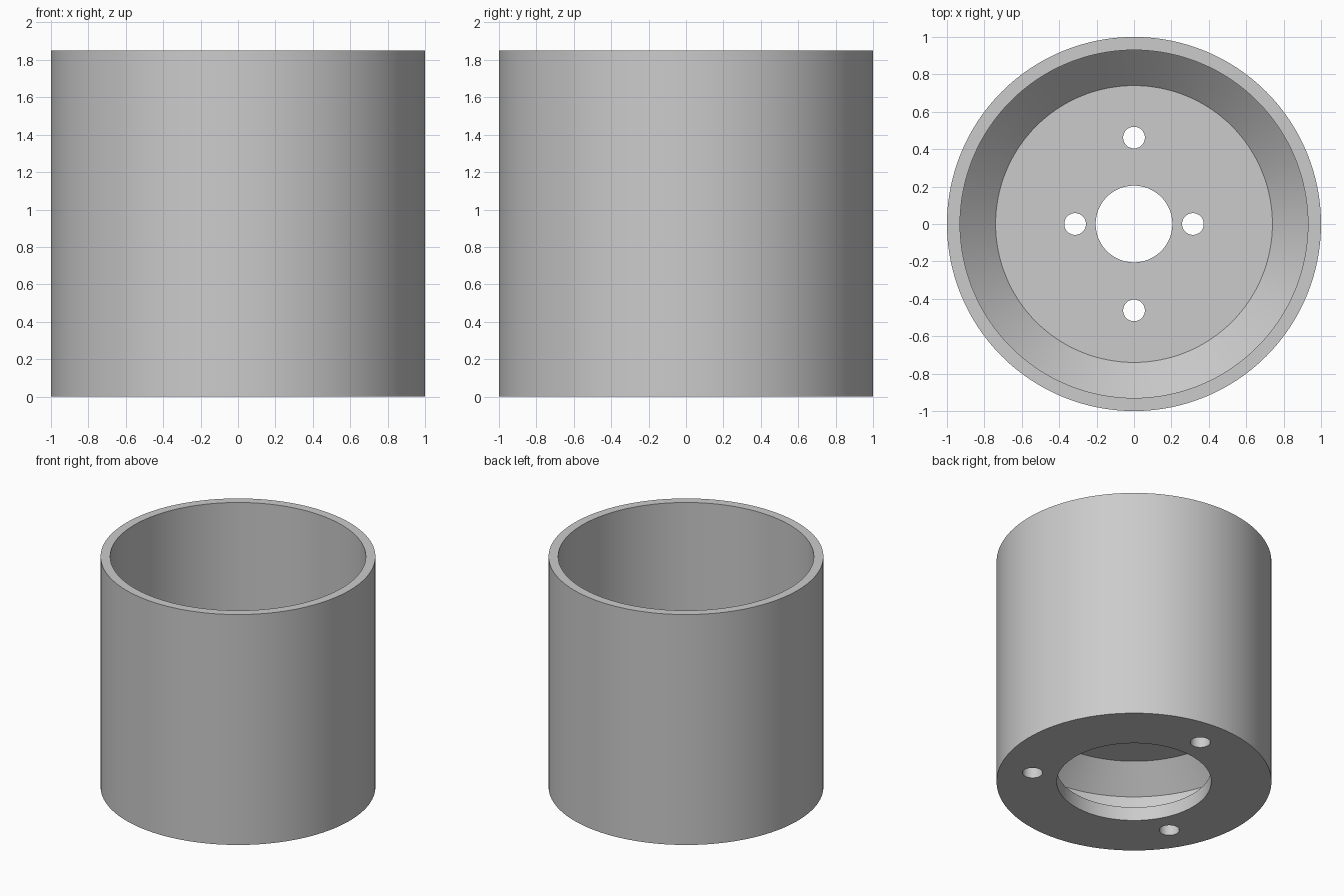
import bpy, bmesh, math
from mathutils import Matrix

if "Cube" in bpy.data.objects:
    bpy.data.objects.remove(bpy.data.objects["Cube"])

SEGMENTS = 128

grey = bpy.data.materials.new("light grey")
grey.diffuse_color = (0.6, 0.6, 0.6, 1)
grey.use_nodes = True
grey.node_tree.nodes["Principled BSDF"].inputs["Base Color"].default_value = grey.diffuse_color


def lathe(name, profile):
    """Spin a closed (radius, height) profile around z."""
    bm = bmesh.new()
    rings = []
    for i in range(SEGMENTS):
        a = 2 * math.pi * i / SEGMENTS
        rings.append([bm.verts.new((r * math.cos(a), r * math.sin(a), z)) for r, z in profile])
    n = len(profile)
    for i in range(SEGMENTS):
        p, q = rings[i], rings[(i + 1) % SEGMENTS]
        for j in range(n):
            k = (j + 1) % n
            bm.faces.new((p[j], q[j], q[k], p[k]))
    bmesh.ops.recalc_face_normals(bm, faces=bm.faces)
    return add_object(name, bm)


def add_object(name, bm):
    mesh = bpy.data.meshes.new(name)
    bm.to_mesh(mesh)
    bm.free()
    mesh.materials.append(grey)
    obj = bpy.data.objects.new(name, mesh)
    bpy.context.collection.objects.link(obj)
    return obj


# Cup body: thin wall, conical web with a raised floor, open ring underneath
housing = lathe("housing", [
    (1.0, 0.0), (1.0, 1.85), (0.93, 1.85),      # outer wall and rim
    (0.93, 0.90), (0.74, 0.71), (0.205, 0.71),  # upper cone, floor, centre bore
    (0.205, 0.60), (0.74, 0.60), (0.93, 0.41),  # underside of floor, lower cone
    (0.93, 0.11), (0.562, 0.11), (0.562, 0.0),  # bottom mounting ring
])

# Bolt holes: four in the floor, three in the bottom ring
holes = [(x, y, 0.655, 0.058) for x, y in ((0, 0.462), (0, -0.462), (0.315, 0), (-0.315, 0))]
for deg in (90, 210, 330):
    a = math.radians(deg)
    holes.append((0.75 * math.cos(a), 0.75 * math.sin(a), 0.055, 0.073))

bm = bmesh.new()
for x, y, z, r in holes:
    bmesh.ops.create_cone(bm, cap_ends=True, segments=48, radius1=r, radius2=r,
                          depth=0.2, matrix=Matrix.Translation((x, y, z)))
cutter = add_object("bolt_hole_cutter", bm)
cutter.hide_render = True

cut = housing.modifiers.new("bolt_holes", 'BOOLEAN')
cut.operation = 'DIFFERENCE'
cut.solver = 'EXACT'
cut.object = cutter

# Apply the cut, then smooth the round walls and keep the edges sharp
bpy.context.view_layer.objects.active = housing
housing.select_set(True)
bpy.ops.object.modifier_apply(modifier=cut.name)
bpy.data.objects.remove(cutter)
bpy.ops.object.shade_smooth_by_angle(angle=math.radians(30))
